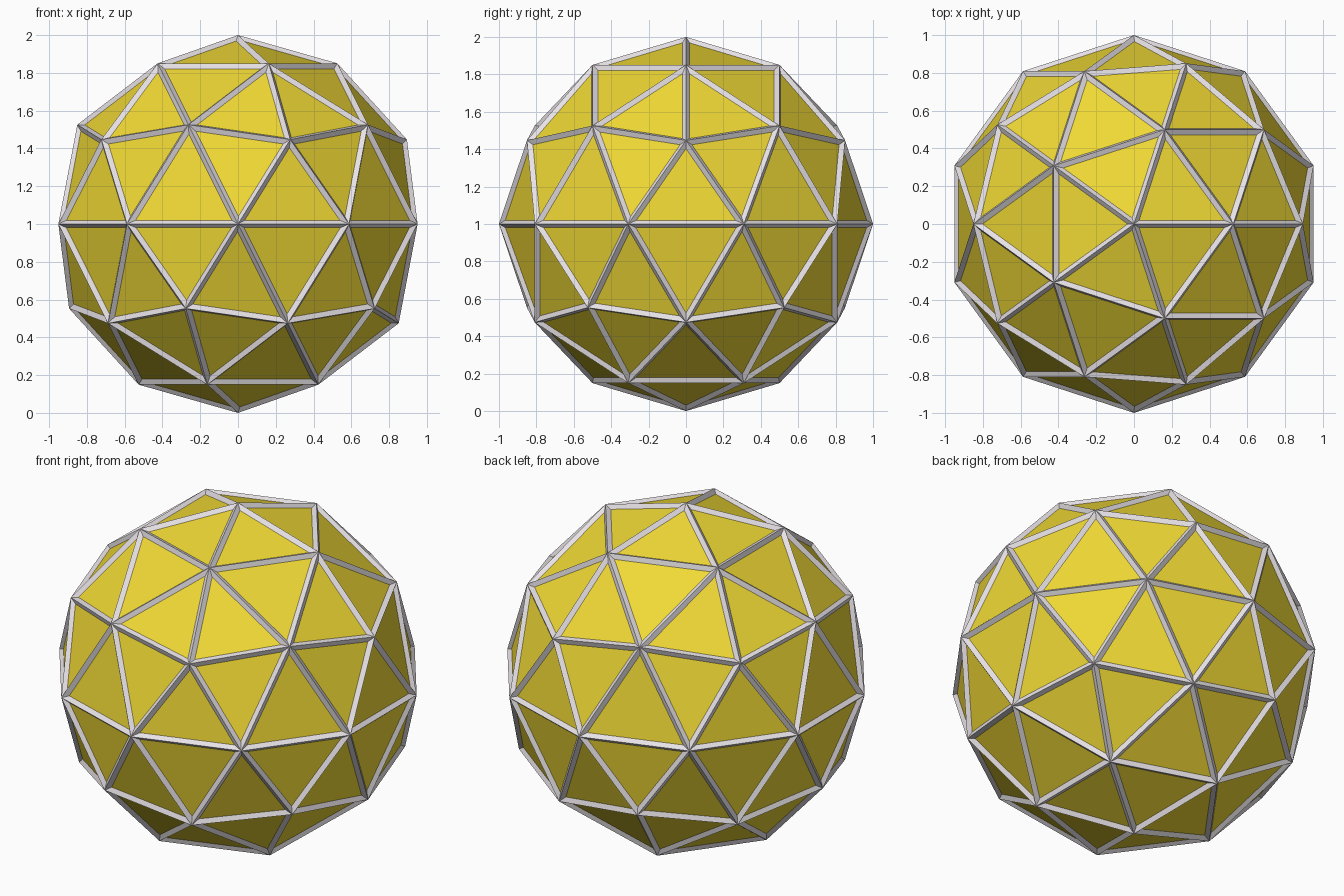
import bpy

if "Cube" in bpy.data.objects:
    bpy.data.objects.remove(bpy.data.objects["Cube"])

STRUT = 0.04            # strut thickness
RADIUS = 1 - STRUT / 2  # panel sphere, so strut ridges reach radius 1


def material(name, colour):
    mat = bpy.data.materials.new(name)
    mat.diffuse_color = colour
    mat.use_nodes = True
    mat.node_tree.nodes["Principled BSDF"].inputs["Base Color"].default_value = mat.diffuse_color
    return mat


def geodesic(name, mat):
    bpy.ops.mesh.primitive_ico_sphere_add(subdivisions=2, radius=RADIUS, location=(0, 0, 1))
    obj = bpy.context.object
    obj.name = name
    obj.data.materials.append(mat)
    return obj


# Flat triangular panels
geodesic("dome_panels", material("yellow", (0.87, 0.69, 0.035, 1)))

# Ridged struts along every panel edge
frame = geodesic("strut_frame", material("pale_grey", (0.80, 0.76, 0.79, 1)))
wire = frame.modifiers.new("struts", 'WIREFRAME')
wire.thickness = STRUT
wire.offset = 0
wire.use_even_offset = True
wire.use_replace = True
